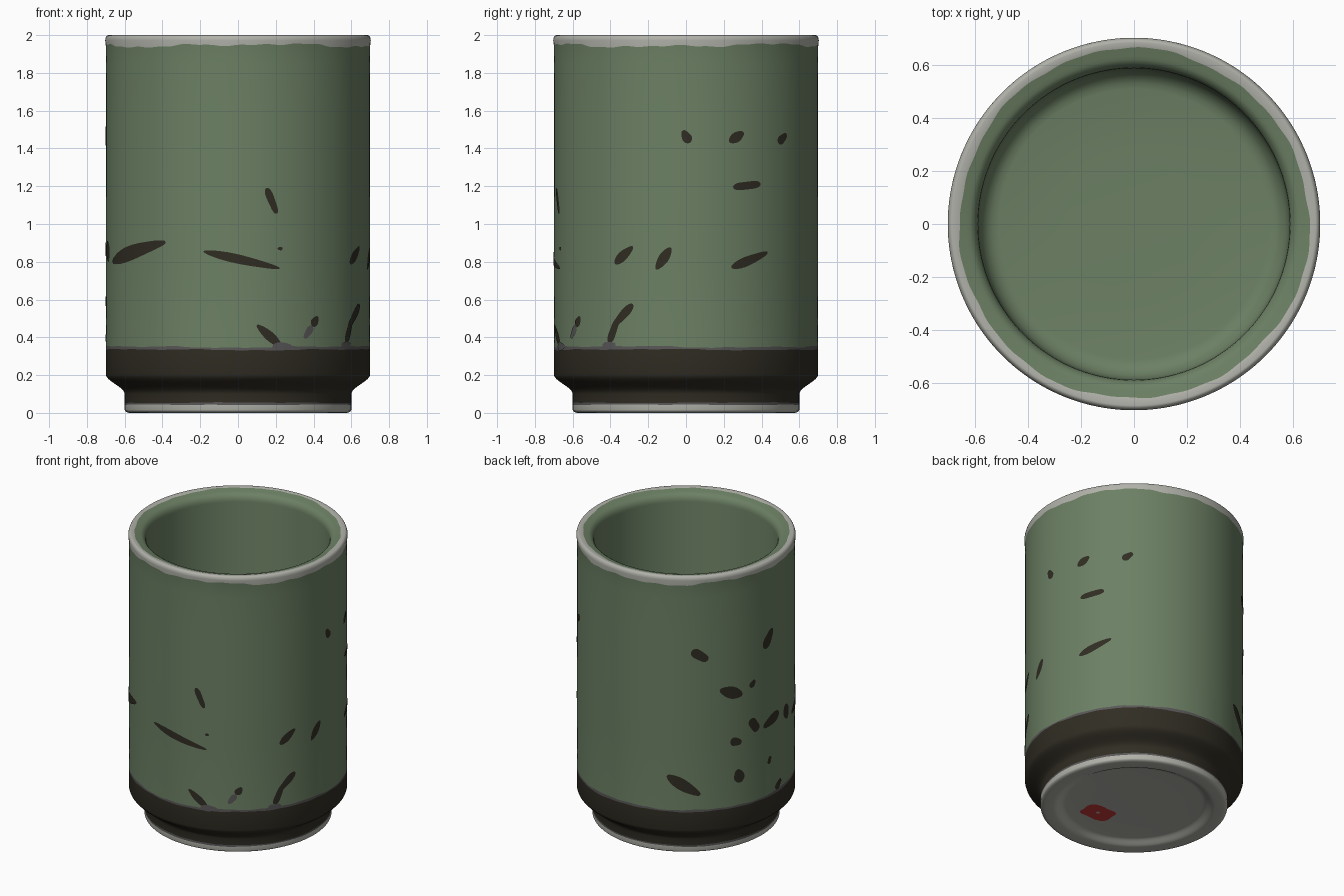
import bpy, bmesh, math

if "Cube" in bpy.data.objects:
    bpy.data.objects.remove(bpy.data.objects["Cube"])

def material(name, rgb):
    m = bpy.data.materials.new(name)
    m.diffuse_color = (*rgb, 1)
    m.use_nodes = True
    m.node_tree.nodes["Principled BSDF"].inputs["Base Color"].default_value = m.diffuse_color
    return m

GREEN, DARK, CLAY, EDGE, RED = range(5)
mats = [material("green_glaze", (0.150, 0.216, 0.127)),
        material("dark_glaze", (0.030, 0.026, 0.017)),
        material("pale_clay", (0.440, 0.440, 0.400)),
        material("grey_glaze_edge", (0.100, 0.095, 0.095)),
        material("red_seal", (0.560, 0.045, 0.040))]

def finish(bm, name):
    me = bpy.data.meshes.new(name)
    bm.normal_update()
    bm.to_mesh(me)
    bm.free()
    ob = bpy.data.objects.new(name, me)
    bpy.context.collection.objects.link(ob)
    for m in mats:
        me.materials.append(m)
    bpy.context.view_layer.objects.active = ob
    ob.select_set(True)
    bpy.ops.object.shade_smooth_by_angle(angle=math.radians(40))
    ob.select_set(False)

def ripple(a, s):
    # irregular hand-dipped edge, about -1..1
    return sum(k * math.sin(f * a + f * s)
               for f, k in ((3, .4), (7, .3), (13, .2), (29, .16)))

# Cup profile, from under the foot up and over the lip to the inner floor
rings = []
def ring(r, z, mat, dr=0, dz=0, seed=0):
    rings.append((r, z, mat, dr, dz, seed))

def quarter(p, q, mat, upright, n=5):
    # quarter ellipse from p to q, leaving p upright or level
    for i in range(n + 1):
        a = math.pi / 2 * i / n
        s, c = math.sin(a), 1 - math.cos(a)
        u, v = (c, s) if upright else (s, c)
        ring(p[0] + (q[0] - p[0]) * u, p[1] + (q[1] - p[1]) * v, mat)

def s_curve(p, q, mat, level, n=8):
    # smooth step from p to q, level or upright at both ends
    for i in range(n + 1):
        t = i / n
        e = 0.5 - 0.5 * math.cos(math.pi * t)
        u, v = (t, e) if level else (e, t)
        ring(p[0] + (q[0] - p[0]) * u, p[1] + (q[1] - p[1]) * v, mat)

ring(0.25, 0.03, CLAY)
s_curve((0.44, 0.029), (0.52, 0), CLAY, True)
quarter((0.57, 0), (0.60, 0.016), CLAY, False)
ring(0.60, 0.043, EDGE, dz=0.003, seed=1)
ring(0.60, 0.054, DARK, dz=0.004, seed=2)
s_curve((0.60, 0.10), (0.70, 0.205), DARK, False)
ring(0.70, 0.335, EDGE, dz=0.006, seed=3)
ring(0.70, 0.350, GREEN, dz=0.008, seed=3.2)
for z in (0.4, 0.8, 1.2, 1.6, 1.85):
    ring(0.699 + 0.0015 * math.cos(9 * z), z, GREEN)
ring(0.70, 1.945, CLAY, dz=0.016, seed=4)
quarter((0.703, 1.972), (0.685, 2.0), CLAY, True)
ring(0.661, 1.995, GREEN, dr=0.010, dz=0.0022, seed=5)
quarter((0.635, 1.986), (0.588, 1.93), GREEN, False)
quarter((0.586, 0.26), (0.51, 0.168), GREEN, True)
ring(0.25, 0.158, GREEN)

N = 192
bm = bmesh.new()
loops = []
for r, z, _, dr, dz, s in rings:
    loop = []
    for i in range(N):
        a = 2 * math.pi * i / N
        k = ripple(a, s)
        loop.append(bm.verts.new(((r + dr * k) * math.cos(a),
                                  (r + dr * k) * math.sin(a), z + dz * k)))
    loops.append(loop)
for j in range(len(loops) - 1):
    for i in range(N):
        k = (i + 1) % N
        f = bm.faces.new((loops[j][i], loops[j][k], loops[j + 1][k], loops[j + 1][i]))
        f.material_index = rings[j][2]
# underside and inner floor
bm.faces.new(loops[0][::-1]).material_index = CLAY
bm.faces.new(loops[-1]).material_index = GREEN
finish(bm, "cup_body")

# Bare spots: thin patches following the wall, each from one
# (angle in degrees, height) to another; those on the left side are fatter
front_spots = [(-105, .855, -71.7, .765), (-77.6, 1.19, -73, 1.055),
               (-72.6, .87, -70.4, .87), (-81.8, .465, -70.8, .35),
               (-56, .46, -53, .51)]
right_spots = [(-32.5, .79, -23.6, .88), (-35.5, .37, -31, .50),
               (-34, .45, -23.6, .575), (-13, .76, -6.6, .875),
               (20, .77, 38, .85), (20.8, 1.195, 34.2, 1.212),
               (-1.4, 1.495, 1.6, 1.43), (19, 1.435, 25.8, 1.485),
               (44, 1.43, 49.4, 1.475)]
left_spots = [(199, .80, 237, .905), (128, 1.475, 136.5, 1.405),
              (177, 1.514, 170.7, 1.393), (143, 1.185, 156, 1.12),
              (161, 1.155, 164, 1.20), (161, .93, 166, .835),
              (170, .84, 183, .895), (190, .91, 192.5, .80),
              (149, .81, 155.5, .785), (175.4, .615, 174, .565),
              (153, .60, 155, .505), (115, .59, 132.5, .455),
              (180, .36, 185, .41)]
# grey glaze pooling beside the lowest marks
pools = [(-75, .352, -66, .352), (-39, .355, -32, .36), (-60, .395, -56, .46)]

bm = bmesh.new()
def patch(spot, mat, width, seed, R=0.7025, n=16, m=6):
    a0, z0, a1, z1 = spot
    u0, u1 = math.radians(a0) * 0.7, math.radians(a1) * 0.7
    L = math.hypot(u1 - u0, z1 - z0)
    w = min(width, 0.35 * L)
    tx, tz = (u1 - u0) / L, (z1 - z0) / L
    grid = []
    for i in range(n + 1):
        t = 0.5 - 0.5 * math.cos(math.pi * i / n)
        half = w * max(0.03, math.sin(math.pi * i / n)) ** 0.9
        half *= 1 + 0.15 * math.sin(5 * t + seed)
        row = []
        for j in range(m + 1):
            d = half * (2 * j / m - 1)
            a = (u0 + (u1 - u0) * t - tz * d) / 0.7
            row.append(bm.verts.new((R * math.cos(a), R * math.sin(a),
                                     z0 + (z1 - z0) * t + tx * d)))
        grid.append(row)
    for i in range(n):
        for j in range(m):
            f = bm.faces.new((grid[i][j], grid[i + 1][j],
                              grid[i + 1][j + 1], grid[i][j + 1]))
            f.material_index = mat

for group, mat, width, R in ((front_spots, DARK, 0.022, 0.7025),
                             (right_spots, DARK, 0.024, 0.7025),
                             (left_spots, DARK, 0.036, 0.7025),
                             (pools, EDGE, 0.020, 0.7035)):
    for k, s in enumerate(group):
        patch(s, mat, width, k * 1.7, R)
finish(bm, "glaze_spots")

# Seal under the foot: rounded square plate with a small hole
bm = bmesh.new()
outer, inner = [], []
M = 40
for i in range(M):
    a = 2 * math.pi * i / M
    c, s = math.cos(a), math.sin(a)
    k = (abs(c) ** 5 + abs(s) ** 5) ** -0.2 * (1 + 0.03 * math.sin(6 * a))
    outer.append(bm.verts.new((0.10 + 0.105 * k * c, -0.24 + 0.078 * k * s, 0.0275)))
    inner.append(bm.verts.new((0.10 + 0.013 * c, -0.24 + 0.013 * s, 0.0275)))
for i in range(M):
    k = (i + 1) % M
    f = bm.faces.new((outer[k], outer[i], inner[i], inner[k]))
    f.material_index = RED
finish(bm, "base_seal")
